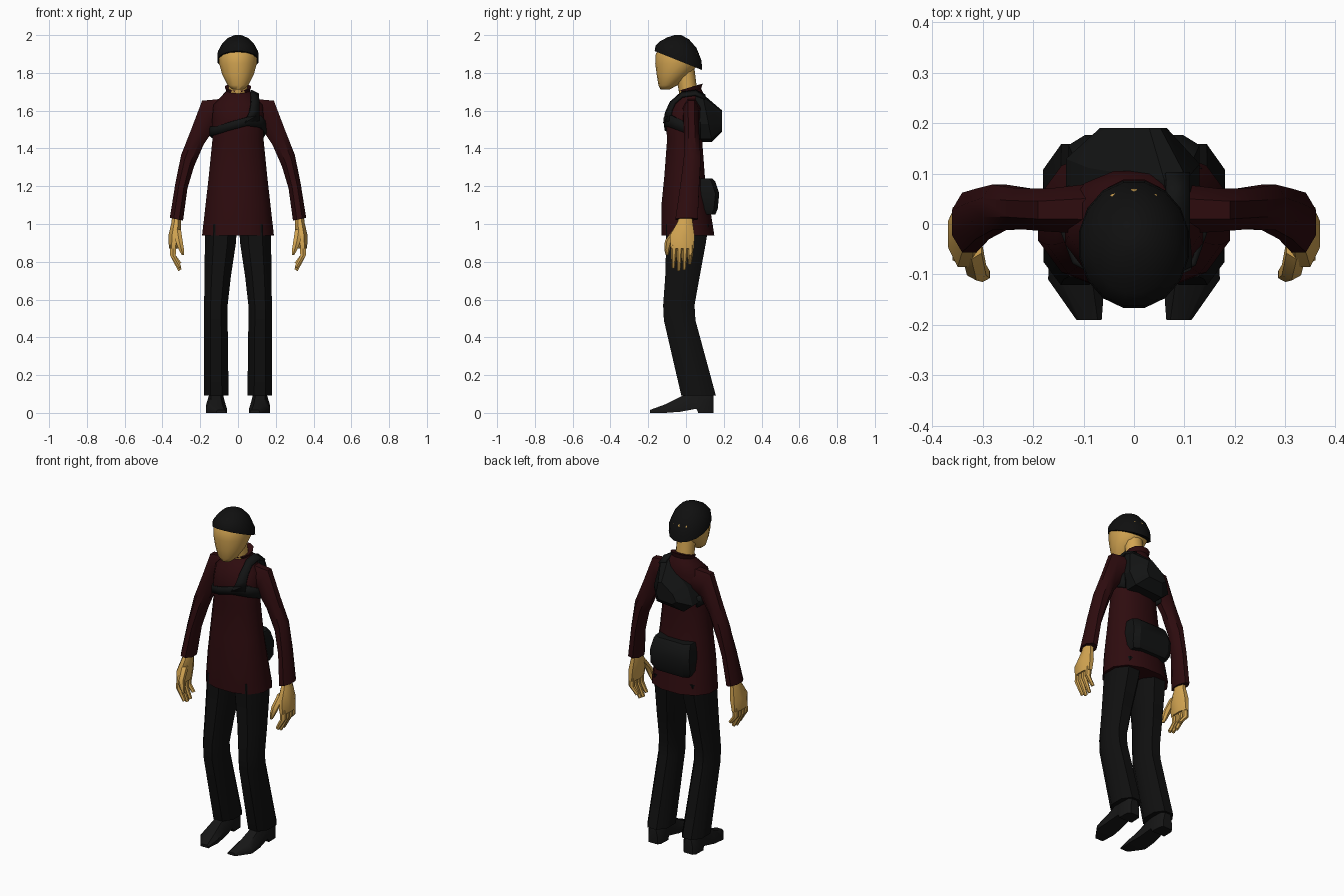
import bpy, bmesh, math
from mathutils import Vector


def material(name, rgb):
    m = bpy.data.materials.new(name)
    m.diffuse_color = (*rgb, 1)
    return m


RED = material("dark_red_cloth", (0.027, 0.0035, 0.0045))
BLACK = material("black_trousers", (0.005, 0.005, 0.005))
BAG = material("charcoal_bag", (0.006, 0.0065, 0.0065))
SHOE = material("shoe_black", (0.008, 0.008, 0.008))
SKIN = material("skin", (0.66, 0.38, 0.085))


def finish(name, bm, mat, angle):
    bmesh.ops.recalc_face_normals(bm, faces=bm.faces[:])
    me = bpy.data.meshes.new(name)
    bm.to_mesh(me)
    bm.free()
    me.materials.append(mat)
    ob = bpy.data.objects.new(name, me)
    bpy.context.collection.objects.link(ob)
    bpy.ops.object.select_all(action='DESELECT')
    ob.select_set(True)
    bpy.context.view_layer.objects.active = ob
    bpy.ops.object.shade_smooth_by_angle(angle=math.radians(angle))
    return ob


def skin(name, rings, mat, side=1, angle=40):
    """Join rings of points into a closed, capped body."""
    bm = bmesh.new()
    loops = [[bm.verts.new((x * side, y, z)) for x, y, z in r] for r in rings]
    n = len(loops[0])
    for a, b in zip(loops, loops[1:]):
        for i in range(n):
            j = (i + 1) % n
            bm.faces.new((a[i], a[j], b[j], b[i]))
    bm.faces.new(loops[0])
    bm.faces.new(loops[-1])
    return finish(name, bm, mat, angle)


def oval(cx, z, rx, y0, y1, sx=0, sy=0, n=10, power=1.0):
    """Oval ring between y0 and y1, tilted by slopes sx and sy."""
    pts = []
    for i in range(n):
        a = 2 * math.pi * (i + 0.5) / n
        c, s = math.cos(a), math.sin(a)
        k = max(abs(math.cos(2 * math.pi * (j + 0.5) / n)) for j in range(n))
        m = max(abs(math.sin(2 * math.pi * (j + 0.5) / n)) for j in range(n))
        dx = rx * math.copysign(abs(c / k) ** power, c)
        dy = (y1 - y0) / 2 * math.copysign(abs(s / m) ** power, s)
        pts.append((cx + dx, (y0 + y1) / 2 + dy, z + sx * dx + sy * dy))
    return pts


def body(name, specs, mat, side=1, angle=40, **kw):
    return skin(name, [oval(*s, **kw) for s in specs], mat, side, angle)


# jacket with raised collar
body("jacket", [
    (0, 0.94, 0.19, -0.13, 0.15),
    (0, 1.10, 0.172, -0.13, 0.125),
    (0, 1.25, 0.155, -0.115, 0.10),
    (0, 1.45, 0.135, -0.10, 0.085),
    (0, 1.55, 0.137, -0.108, 0.09),
    (0, 1.63, 0.13, -0.092, 0.105),
    (0, 1.685, 0.08, -0.045, 0.095),
    (0, 1.705, 0.06, -0.03, 0.08, 0, 0.2),
    (0, 1.725, 0.068, -0.035, 0.088, 0, 0.3)], RED, n=12, power=0.9)

# neck, face and knitted cap
body("neck", [(0, 1.66, 0.052, -0.03, 0.065), (0, 1.82, 0.05, -0.06, 0.045)], SKIN)
body("head", [
    (0, 1.713, 0.03, -0.135, -0.085),
    (0, 1.735, 0.055, -0.146, -0.045),
    (0, 1.79, 0.083, -0.155, 0.02),
    (0, 1.85, 0.10, -0.163, 0.068),
    (0, 1.90, 0.10, -0.16, 0.07),
    (0, 1.935, 0.09, -0.14, 0.05)], SKIN, n=14, angle=60)
body("cap", [
    (0, 1.865, 0.109, -0.166, 0.086, 0, -0.40),
    (0, 1.905, 0.107, -0.161, 0.082, 0, -0.32),
    (0, 1.95, 0.085, -0.137, 0.055, 0, -0.18),
    (0, 1.983, 0.055, -0.10, 0.015, 0, -0.08),
    (0, 2.0, 0.018, -0.062, -0.025)], BLACK, n=16, angle=50)

for label, s in (("left", 1), ("right", -1)):
    # sleeve flaring to the cuff
    body(label + "_sleeve", [
        (0.08, 1.59, 0.012, -0.02, 0.08, 6),
        (0.157, 1.58, 0.033, -0.015, 0.07, 2.2),
        (0.215, 1.46, 0.034, -0.01, 0.07, 1.1),
        (0.267, 1.335, 0.034, -0.012, 0.078, 0.9),
        (0.30, 1.20, 0.032, -0.03, 0.07, 0.4),
        (0.326, 1.025, 0.035, -0.056, 0.062, 0.2)], RED, s, n=8)

    # hand
    body(label + "_palm", [
        (0.325, 1.06, 0.022, -0.03, 0.035),
        (0.327, 1.01, 0.025, -0.045, 0.035),
        (0.336, 0.94, 0.032, -0.085, 0.045),
        (0.342, 0.87, 0.024, -0.08, 0.042)], SKIN, s, n=8)
    for i, tip in enumerate((0.765, 0.75, 0.755, 0.785)):
        y = -0.062 + i * 0.029
        body(f"{label}_finger_{i + 1}", [
            (0.342, 0.89, 0.017, y - 0.016, y + 0.016),
            (0.345, 0.835, 0.015, y - 0.017, y + 0.012),
            (0.308, tip + 0.005, 0.008, y - 0.014, y + 0.004, -0.6)], SKIN, s, n=6)
    body(label + "_thumb", [
        (0.322, 0.97, 0.02, -0.07, -0.02),
        (0.312, 0.91, 0.019, -0.112, -0.07),
        (0.30, 0.865, 0.014, -0.115, -0.085),
        (0.291, 0.835, 0.006, -0.108, -0.092)], SKIN, s, n=6)

    # trouser leg, bent at the knee
    body(label + "_trouser_leg", [
        (0.089, 1.00, 0.084, -0.105, 0.12),
        (0.093, 0.90, 0.082, -0.105, 0.105),
        (0.108, 0.72, 0.07, -0.11, 0.072),
        (0.117, 0.57, 0.062, -0.121, 0.045),
        (0.117, 0.49, 0.062, -0.117, 0.05),
        (0.115, 0.092, 0.065, -0.025, 0.158)], BLACK, s, n=8, power=0.9)

    # shoe: (y, inner x, outer x, bottom, top, top inset)
    prof = [(-0.19, 0.064, 0.114, 0.0, 0.016, 0.008),
            (-0.11, 0.058, 0.170, 0.0, 0.045, 0.025),
            (-0.03, 0.066, 0.168, 0.006, 0.085, 0.025),
            (0.055, 0.074, 0.158, 0.022, 0.13, 0.015),
            (0.065, 0.072, 0.160, 0.0, 0.13, 0.015),
            (0.13, 0.075, 0.158, 0.0, 0.13, 0.015),
            (0.146, 0.088, 0.145, 0.0, 0.09, 0.01)]
    skin(label + "_shoe", [[(a, y, b), (c, y, b), (c, y, b + (t - b) * 0.5),
                            (c - k, y, t), (a + k, y, t), (a, y, b + (t - b) * 0.5)]
                           for y, a, c, b, t, k in prof], SHOE, s)

# sling bag on the back, a teardrop tapering towards its outer face
outline = [(0.06, 1.69), (0.105, 1.675), (0.13, 1.53), (0.10, 1.45),
           (-0.08, 1.435), (-0.135, 1.48), (-0.09, 1.57)]
skin("sling_bag", [
    [(x, 0.05, z) for x, z in outline],
    [(x, 0.125 - 0.2 * (z - 1.5), z) for x, z in outline],
    [(x * 0.5, 0.19, 1.53 + (z - 1.53) * 0.45) for x, z in outline]], BAG, angle=25)


def strap(name, pairs, thick=0.012):
    """Flat band through pairs of edge points."""
    bm = bmesh.new()
    rows = [[bm.verts.new(p) for p in pair] for pair in pairs]
    for a, b in zip(rows, rows[1:]):
        bm.faces.new((a[0], b[0], b[1], a[1]))
    ob = finish(name, bm, BAG, 40)
    mod = ob.modifiers.new("thickness", 'SOLIDIFY')
    mod.thickness = thick
    mod.offset = 0


# chest strap running round both sides to the bag
strap("chest_strap", [
    ((-0.125, 0.075, 1.45), (-0.125, 0.075, 1.51)),
    ((-0.145, 0.0, 1.465), (-0.145, 0.0, 1.515)),
    ((-0.118, -0.072, 1.473), (-0.118, -0.074, 1.515)),
    ((-0.045, -0.107, 1.495), (-0.045, -0.113, 1.54)),
    ((0.045, -0.11, 1.52), (0.045, -0.113, 1.565)),
    ((0.118, -0.076, 1.51), (0.118, -0.078, 1.575)),
    ((0.145, 0.0, 1.48), (0.145, 0.0, 1.54)),
    ((0.125, 0.075, 1.45), (0.125, 0.075, 1.54))])
# shoulder strap up the chest and over to the bag
strap("shoulder_strap", [
    ((0.035, -0.115, 1.535), (0.11, -0.085, 1.545)),
    ((0.06, -0.105, 1.59), (0.112, -0.078, 1.60)),
    ((0.07, -0.08, 1.645), (0.112, -0.06, 1.64)),
    ((0.068, -0.02, 1.695), (0.108, -0.02, 1.675)),
    ((0.066, 0.05, 1.705), (0.108, 0.05, 1.685)),
    ((0.062, 0.10, 1.68), (0.108, 0.10, 1.66))], 0.014)

# waist pouch on the back
skin("waist_pouch", [
    [(x, y, z) for x, y in ((-w, 0.06), (w, 0.06), (w, b - 0.02), (w * 0.75, b),
                            (-w * 0.75, b), (-w, b - 0.02))]
    for z, w, b in ((1.05, 0.115, 0.155), (1.08, 0.13, 0.168), (1.16, 0.13, 0.176),
                    (1.225, 0.12, 0.155), (1.24, 0.115, 0.14))], BAG, angle=30)
